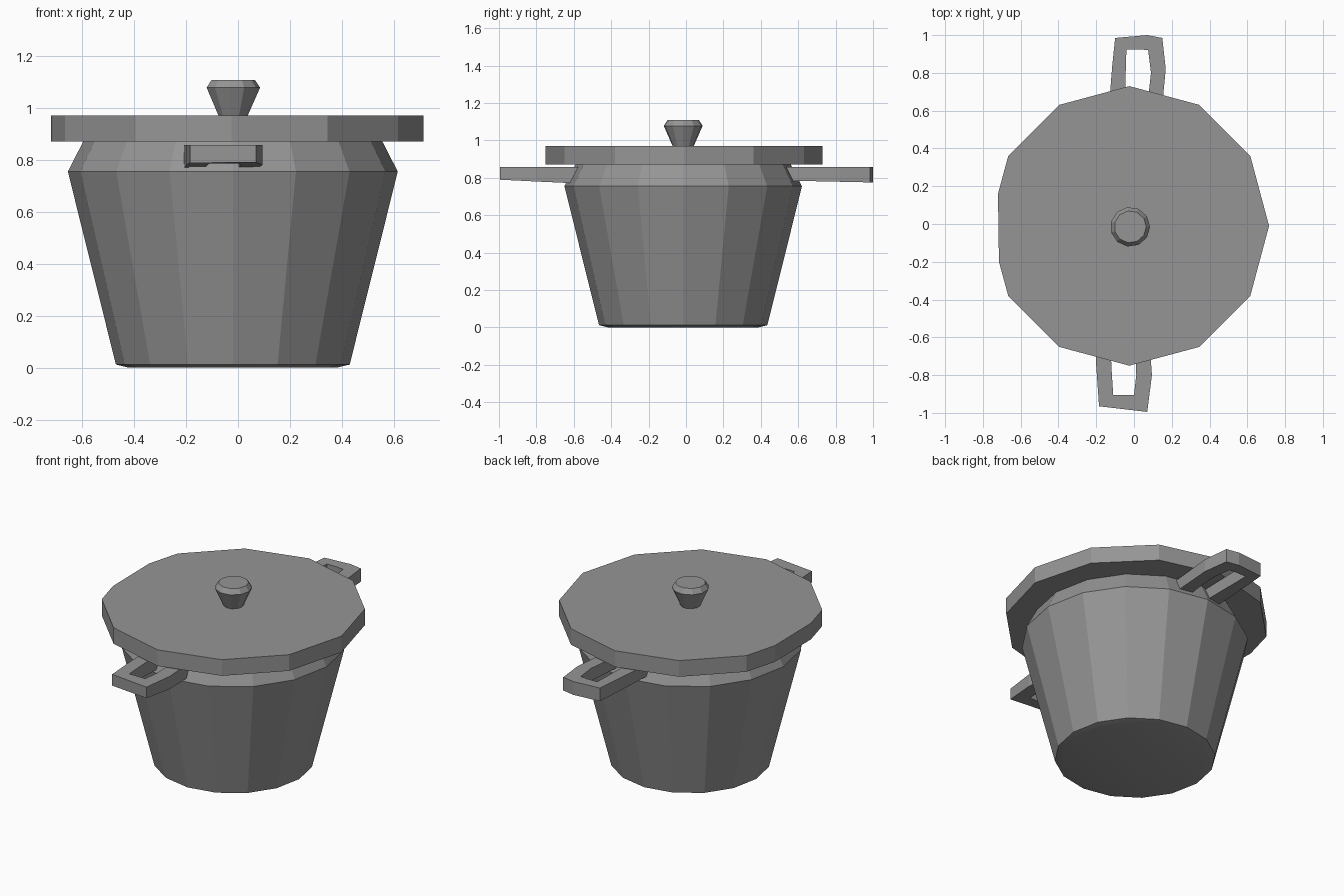
import bpy, bmesh
from math import sin, cos, tau, radians

cube = bpy.data.objects.get("Cube")
if cube:
    bpy.data.objects.remove(cube, do_unlink=True)

CX, CY = -0.02, -0.015

grey = bpy.data.materials.new("grey metal")
grey.use_nodes = True
colour = (0.3, 0.3, 0.3, 1)
grey.diffuse_color = colour
grey.node_tree.nodes["Principled BSDF"].inputs["Base Color"].default_value = colour


def finish(name, bm, angle=None):
    bmesh.ops.recalc_face_normals(bm, faces=bm.faces)
    mesh = bpy.data.meshes.new(name)
    bm.to_mesh(mesh)
    bm.free()
    mesh.materials.append(grey)
    obj = bpy.data.objects.new(name, mesh)
    bpy.context.collection.objects.link(obj)
    if angle:
        bpy.ops.object.select_all(action="DESELECT")
        obj.select_set(True)
        bpy.context.view_layer.objects.active = obj
        bpy.ops.object.shade_smooth_by_angle(angle=radians(angle))
    return obj


def bridge(bm, rings, closed=False):
    """Join matching rings of vertices; cap the two ends unless closed."""
    n = len(rings[0])
    for a, b in zip(rings, rings[1:]):
        for i in range(n):
            j = (i + 1) % n
            bm.faces.new((a[i], a[j], b[j], b[i]))
    bm.faces.new(rings[0])
    bm.faces.new(rings[-1])


def turned(name, profile, sides, angle=None):
    bm = bmesh.new()
    rings = [[bm.verts.new((CX + r * cos(tau * i / sides),
                            CY + r * sin(tau * i / sides), z))
              for i in range(sides)] for r, z in profile]
    bridge(bm, rings)
    return finish(name, bm, angle)


def handle(name, stations, low_in, low_out, high):
    """Flat loop swept through pairs of outer and inner corner points."""
    bm = bmesh.new()
    rings = []
    for (ox, oy), (ix, iy) in stations:
        def low(y):
            t = min(max((abs(y) - 0.55) / 0.45, 0), 1)
            return low_in + (low_out - low_in) * t
        rings.append([bm.verts.new(p) for p in (
            (ox, oy, low(oy)), (ix, iy, low(iy)), (ix, iy, high), (ox, oy, high))])
    bridge(bm, rings)
    return finish(name, bm)


# Tapered pot body with an inward shoulder under the lid
turned("pot_body", [(0.40, 0.0), (0.45, 0.012), (0.635, 0.755), (0.575, 0.872)], 16, 16)

# Lid: twelve-sided slab with its -x corner cut flat
bm = bmesh.new()
outline = []
for i in range(12):
    x, y = -0.025 + 0.74 * cos(tau * i / 12), -0.01 + 0.74 * sin(tau * i / 12)
    if i == 6:
        outline += [(-0.72, 0.16), (-0.715, -0.20)]
    else:
        outline.append((x, y))
bridge(bm, [[bm.verts.new((x, y, z)) for x, y in outline] for z in (0.87, 0.97)])
finish("lid", bm)

# Knob with a chamfered top
turned("lid_knob", [(0.055, 0.965), (0.105, 1.078), (0.085, 1.108)], 11)

# Loop handles at the back and front
handle("back_handle", [
    ((-0.14, 0.53), (-0.05, 0.53)), ((-0.115, 0.84), (-0.043, 0.84)),
    ((-0.10, 0.985), (-0.04, 0.925)), ((0.07, 1.0), (0.03, 0.925)),
    ((0.15, 0.985), (0.075, 0.92)), ((0.168, 0.82), (0.09, 0.80)),
    ((0.14, 0.53), (0.06, 0.53))], 0.785, 0.775, 0.857)
handle("front_handle", [
    ((-0.21, -0.53), (-0.125, -0.53)), ((-0.20, -0.75), (-0.12, -0.75)),
    ((-0.185, -0.965), (-0.11, -0.905)), ((0.07, -0.995), (0.0, -0.905)),
    ((0.095, -0.80), (0.012, -0.80)), ((0.075, -0.53), (0.0, -0.53))],
    0.768, 0.79, 0.858)
